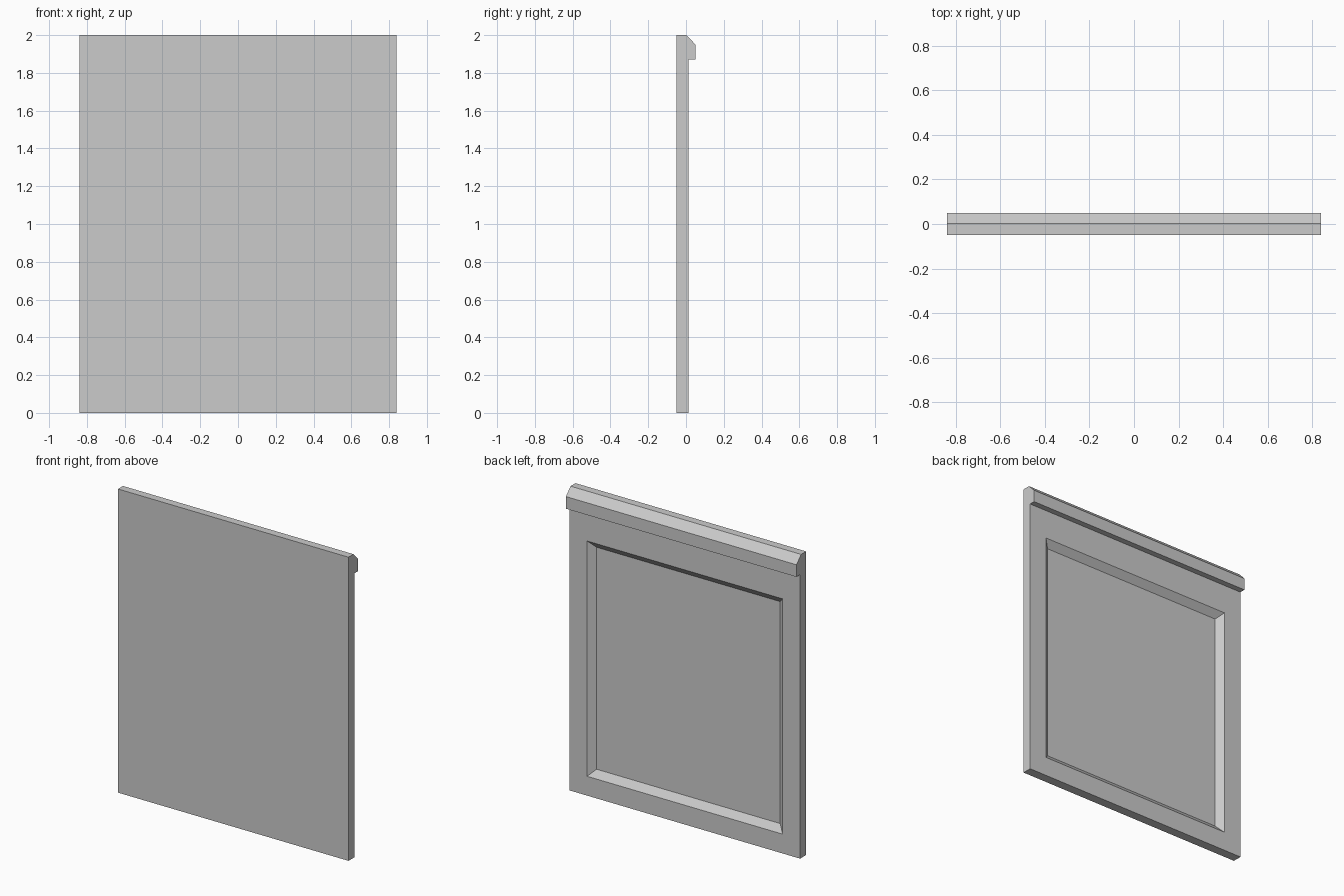
import bpy
import bmesh

if "Cube" in bpy.data.objects:
    bpy.data.objects.remove(bpy.data.objects["Cube"])

HALF_W = 0.84

# Side profile (y, z): thin slab with a chamfered rail along the top back edge
PROFILE = [(-0.05, 0), (0.012, 0), (0.012, 1.87), (0.05, 1.87),
           (0.05, 1.95), (0.002, 2.0), (-0.05, 2.0)]

bm = bmesh.new()
side = bm.faces.new([bm.verts.new((-HALF_W, y, z)) for y, z in PROFILE])
ext = bmesh.ops.extrude_face_region(bm, geom=[side], use_keep_orig=True)
moved = [g for g in ext["geom"] if isinstance(g, bmesh.types.BMVert)]
bmesh.ops.translate(bm, verts=moved, vec=(2 * HALF_W, 0, 0))
bmesh.ops.recalc_face_normals(bm, faces=bm.faces[:])

# Recessed field on the back: flat border, then sloped sides going inward
field = max((f for f in bm.faces if f.normal.y > 0.9), key=lambda f: f.calc_area())
bmesh.ops.inset_region(bm, faces=[field], thickness=0.18)
for v in field.verts:
    if v.co.z > 1:
        v.co.z = 1.677
bmesh.ops.inset_region(bm, faces=[field], thickness=0.062)
for v in field.verts:
    v.co.y -= 0.037

mesh = bpy.data.meshes.new("wall_panel")
bm.to_mesh(mesh)
bm.free()
panel = bpy.data.objects.new("wall_panel", mesh)
bpy.context.collection.objects.link(panel)
